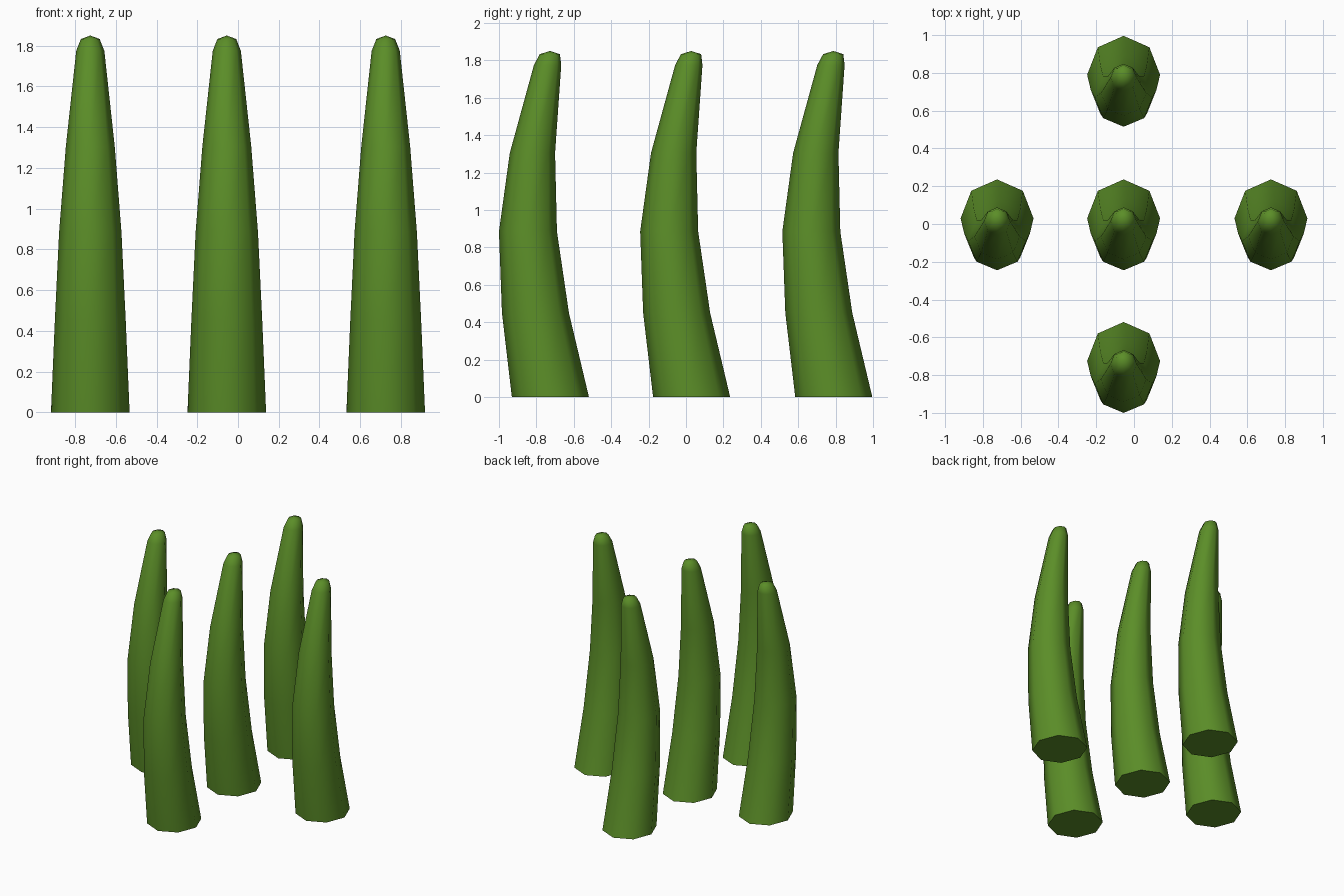
import bpy, bmesh, math

if "Cube" in bpy.data.objects:
    bpy.data.objects.remove(bpy.data.objects["Cube"])

green = bpy.data.materials.new("leaf green")
green.diffuse_color = (0.105, 0.27, 0.021, 1)
green.use_nodes = True
green.node_tree.nodes["Principled BSDF"].inputs["Base Color"].default_value = green.diffuse_color

# Rings of one curved blade: height, centre y, half width x, half depth y
RINGS = [(0.0, 0.030, 0.193, 0.206),
         (0.45, -0.050, 0.174, 0.179),
         (0.885, -0.090, 0.153, 0.155),
         (1.305, -0.066, 0.120, 0.121),
         (1.775, 0.015, 0.069, 0.073),
         (1.833, 0.027, 0.046, 0.054)]
TIP = (0, 0.028, 1.85)
SIDES = 8


def blade_mesh():
    bm = bmesh.new()
    loops = []
    for z, cy, rx, ry in RINGS:
        loops.append([bm.verts.new((rx * math.cos(a), cy + ry * math.sin(a), z))
                      for a in (i * math.tau / SIDES for i in range(SIDES))])
    for lo, hi in zip(loops, loops[1:]):
        for i in range(SIDES):
            j = (i + 1) % SIDES
            bm.faces.new((lo[i], lo[j], hi[j], hi[i]))
    # Rounded tip and flat base
    tip = bm.verts.new(TIP)
    for i in range(SIDES):
        bm.faces.new((loops[-1][i], loops[-1][(i + 1) % SIDES], tip))
    bm.faces.new(loops[0][::-1])
    bmesh.ops.recalc_face_normals(bm, faces=bm.faces)
    # Smooth sides, sharp base rim
    for f in bm.faces:
        f.smooth = f.normal.z > -0.9
    for e in bm.edges:
        if all(v.co.z < 0.001 for v in e.verts):
            e.smooth = False
    me = bpy.data.meshes.new("blade")
    bm.to_mesh(me)
    bm.free()
    me.materials.append(green)
    return me


# Five blades in a cross
mesh = blade_mesh()
for name, x, y in [("centre_blade", -0.055, 0), ("left_blade", -0.725, 0),
                   ("right_blade", 0.725, 0), ("front_blade", -0.055, -0.755),
                   ("back_blade", -0.055, 0.76)]:
    ob = bpy.data.objects.new(name, mesh)
    ob.location = (x, y, 0)
    bpy.context.collection.objects.link(ob)
